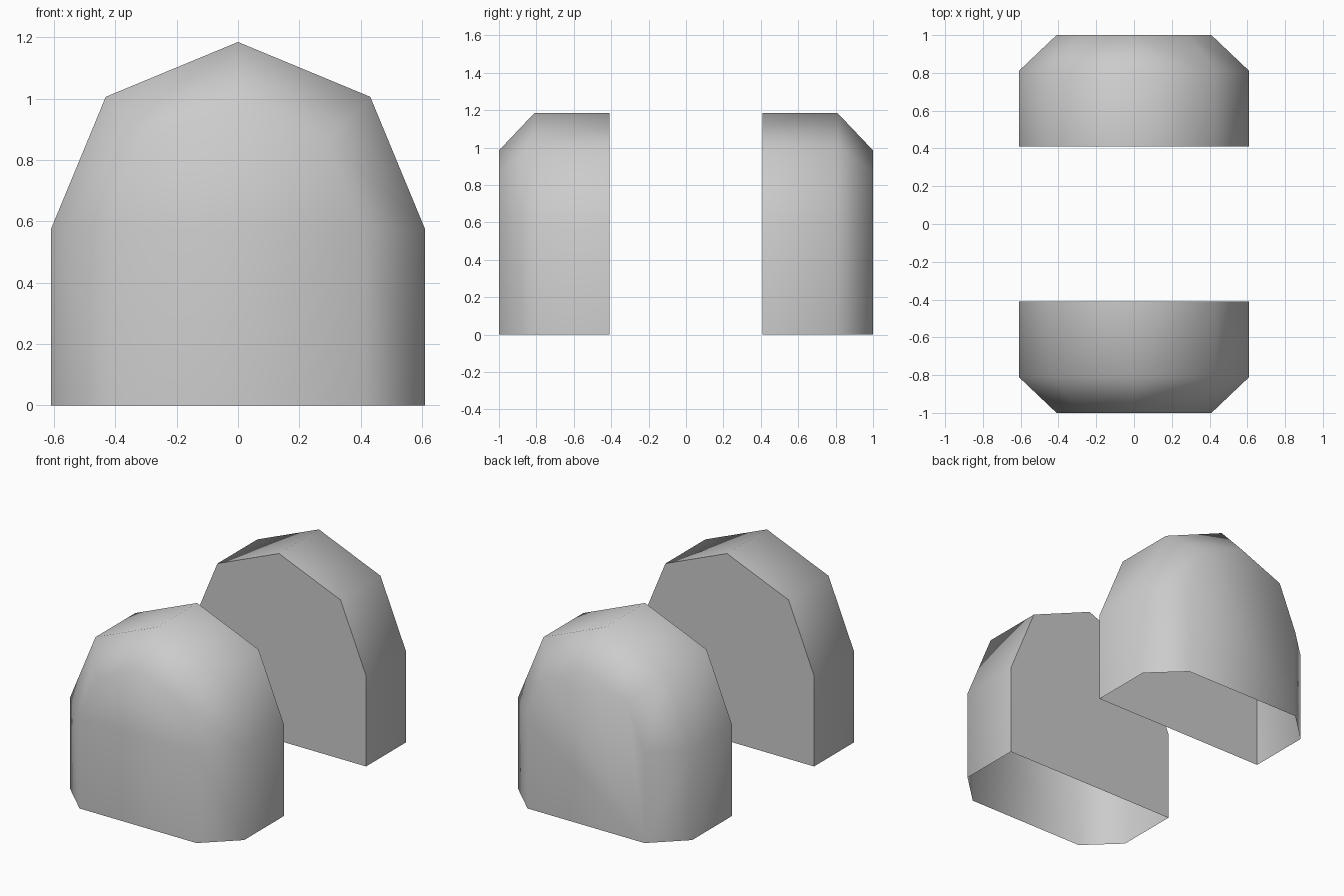
import bpy, bmesh, math

if "Cube" in bpy.data.objects:
    bpy.data.objects.remove(bpy.data.objects["Cube"])

SPRING = 0.575  # height where the arch leaves the straight walls


def arch(bm, radius, y):
    """Ring of vertices: straight legs with a half octagon on top."""
    pts = [(radius, 0)]
    pts += [(radius * math.cos(math.pi * i / 4), SPRING + radius * math.sin(math.pi * i / 4))
            for i in range(5)]
    pts += [(-radius, 0)]
    return [bm.verts.new((x, y, z)) for x, z in pts]


def arched_shell(name, side):
    """Hollow arched block, open at the bottom, chamfered at its outer end."""
    bm = bmesh.new()
    rings = [arch(bm, r, side * y) for r, y in ((0.61, 0.41), (0.61, 0.81), (0.41, 1.0))]
    for a, b in zip(rings, rings[1:]):
        for i in range(len(a) - 1):
            bm.faces.new((a[i], a[i + 1], b[i + 1], b[i]))
    # end walls, facing away from the block
    order = 1 if side > 0 else -1
    inner = bm.faces.new(rings[0])
    outer = bm.faces.new(rings[-1])
    bmesh.ops.recalc_face_normals(bm, faces=bm.faces)
    inner.normal_update()
    if inner.normal.y * order > 0:
        bmesh.ops.reverse_faces(bm, faces=bm.faces)
    mesh = bpy.data.meshes.new(name)
    bm.to_mesh(mesh)
    bm.free()
    obj = bpy.data.objects.new(name, mesh)
    bpy.context.collection.objects.link(obj)
    bpy.ops.object.select_all(action='DESELECT')
    obj.select_set(True)
    bpy.context.view_layer.objects.active = obj
    bpy.ops.object.shade_smooth_by_angle(angle=math.radians(60))


# matching front and back shells
arched_shell("front_shell", -1)
arched_shell("back_shell", 1)
